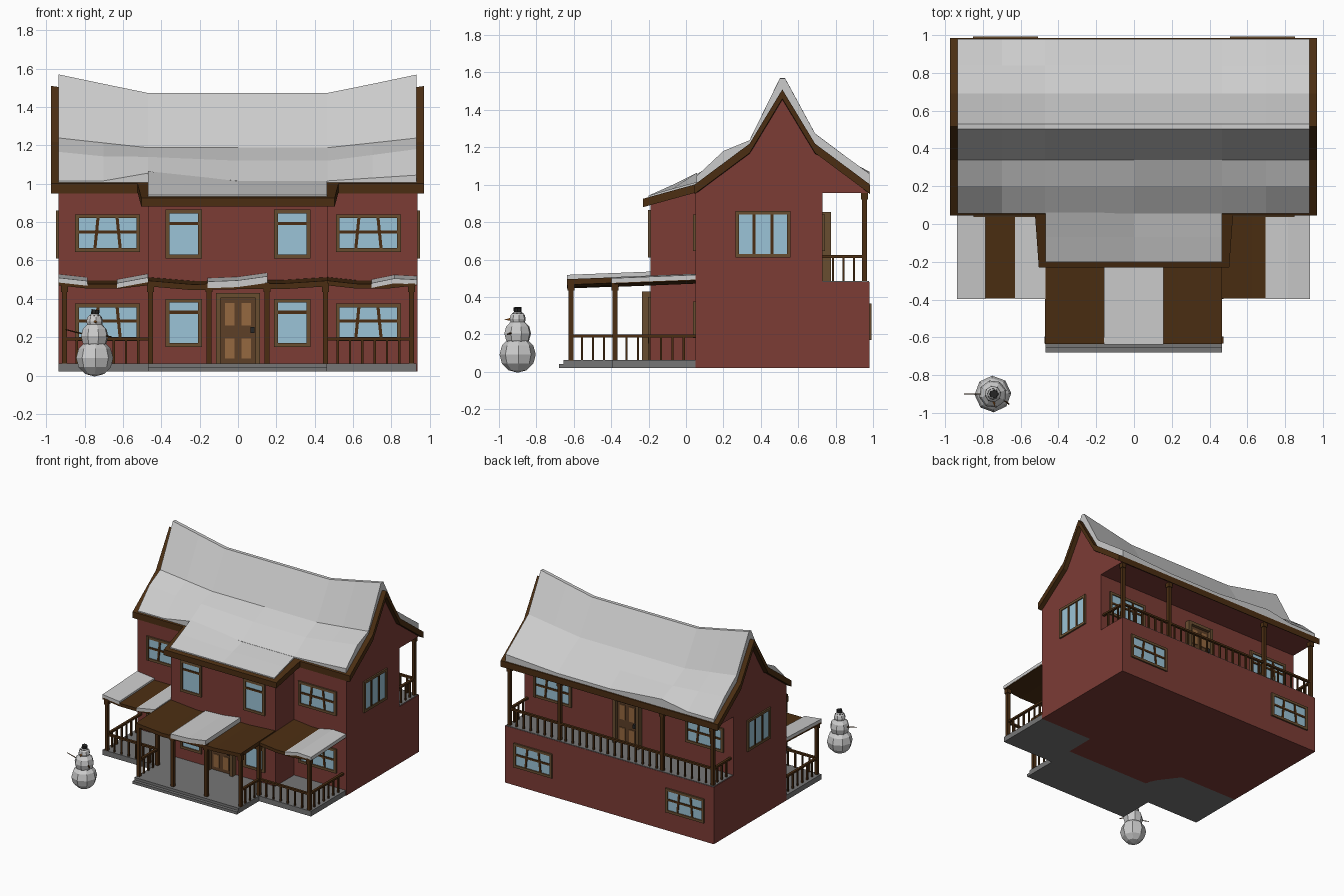
import bpy, bmesh, math
from mathutils import Matrix, Vector

if "Cube" in bpy.data.objects:
    bpy.data.objects.remove(bpy.data.objects["Cube"])


def material(name, rgb):
    m = bpy.data.materials.new(name)
    m.diffuse_color = (*rgb, 1)
    m.use_nodes = True
    m.node_tree.nodes["Principled BSDF"].inputs["Base Color"].default_value = m.diffuse_color
    return m


BRICK = material("brick", (0.2, 0.045, 0.036))
WOOD = material("dark_wood", (0.07, 0.027, 0.006))
FRAME = material("frame_wood", (0.14, 0.075, 0.03))
PANEL = material("door_panel", (0.3, 0.14, 0.05))
DOOR = material("door_wood", (0.11, 0.05, 0.02))
GLASS = material("glass", (0.33, 0.55, 0.68))
STONE = material("stone", (0.18, 0.18, 0.18))
BLACK = material("black", (0.02, 0.02, 0.02))
ORANGE = material("orange", (0.6, 0.2, 0.03))


def finish(name, bm, mats):
    bmesh.ops.recalc_face_normals(bm, faces=bm.faces)
    me = bpy.data.meshes.new(name)
    bm.to_mesh(me)
    bm.free()
    for m in mats:
        if m:
            me.materials.append(m)
    ob = bpy.data.objects.new(name, me)
    bpy.context.collection.objects.link(ob)
    return ob


def boxes(name, items, place=Matrix()):
    """items: (x0, x1, y0, y1, z0, z1, material, optional tilt about y)"""
    bm, mats = bmesh.new(), []
    for it in items:
        x0, x1, y0, y1, z0, z1, mat = it[:7]
        tilt = it[7] if len(it) > 7 else 0
        if mat not in mats:
            mats.append(mat)
        m = (place @ Matrix.Translation(((x0 + x1) / 2, (y0 + y1) / 2, (z0 + z1) / 2))
             @ Matrix.Rotation(tilt, 4, 'Y') @ Matrix.Diagonal((x1 - x0, y1 - y0, z1 - z0, 1)))
        old = set(bm.faces)
        bmesh.ops.create_cube(bm, size=1, matrix=m)
        for f in bm.faces:
            if f not in old:
                f.material_index = mats.index(mat)
    return finish(name, bm, mats)


def loft(name, xs, profile, mat=None):
    """Closed (y, z) profile, which may vary with x, swept along x."""
    bm = bmesh.new()
    rings = [[bm.verts.new((x, y, z)) for y, z in profile(x)] for x in xs]
    for a, b in zip(rings, rings[1:]):
        for i in range(len(a)):
            j = (i + 1) % len(a)
            bm.faces.new((a[i], a[j], b[j], b[i]))
    bm.faces.new(rings[0])
    bm.faces.new(rings[-1])
    return finish(name, bm, [mat])


def lerp(x, pts):
    for (a, u), (b, v) in zip(pts, pts[1:]):
        if x <= b:
            return u + (v - u) * (x - a) / (b - a)
    return pts[-1][1]


def sag(x):
    return max(0, min(1, (0.975 - abs(x)) / 0.5))


# Brick walls with gables and the recessed rear balcony
loft("house_walls", (-.935, -.47, 0, .47, .935), lambda x: [
    (.05, .02), (.98, .02), (.98, .48), (.73, .48), (.73, .955), (.975, .955),
    (.69, 1.19 - .05 * sag(x)), (.515, 1.475 - .075 * sag(x)),
    (.34, 1.19 - .05 * sag(x)), (.05, .965)], BRICK)
loft("front_bay", (-.467, .467), lambda x: [(-.19, .02), (.06, .02), (.06, .97), (-.19, .905)], BRICK)


# Sagging main roof and the snow on it
def roof(x):
    s = sag(x)
    top = [(.045, 1.0), (.34, 1.22 - .05 * s), (.515, 1.51 - .075 * s), (.69, 1.22 - .05 * s), (.985, 1.0)]
    return top + [(y, z - .05) for y, z in reversed(top)]


def snow(x):
    s = sag(x)
    b = lerp(x, [(-.935, 0), (-.7, 0), (-.47, .04), (0, 0), (.47, .0), (.935, .03)])
    top = [(.055, 1.015 + b), (.2, 1.17 - .05 * s + b * .5), (.34, 1.243 - .055 * s),
           (.502, 1.578 - .105 * s), (.53, 1.578 - .105 * s),
           (.69, 1.28 - .07 * s), (.84, 1.165 - .04 * s), (.98, 1.03 + b)]
    low = [(.98, .99), (.69, 1.21 - .05 * s), (.515, 1.5 - .075 * s), (.34, 1.21 - .05 * s), (.055, .99)]
    return top + low


loft("main_roof", (-.975, -.47, 0, .47, .97), roof, WOOD)
loft("main_roof_snow", (-.935, -.7, -.47, 0, .467, .7, .93), snow)

# Bay roof, slightly narrower at the front
bay_roof = loft("bay_roof", (-.525, .525), lambda x: [
    (-.23, .88), (.06, .96), (.06, 1.005), (-.23, .925)], WOOD)
for v in bay_roof.data.vertices:
    if v.co.y < 0:
        v.co.x *= .96
loft("bay_roof_snow", (-.468, 0, .465), lambda x: [
    (-.2, .925), (.06, .99), (.06, 1.065 if x < -.1 else 1.015),
    (-.07, 1.0 if x < -.1 else .98), (-.2, .942)])

# Porch floor with one step, balcony floor
boxes("porch_floor", [(-.935, .93, -.395, .05, .02, .062, STONE),
                      (-.468, .465, -.655, -.39, .02, .062, STONE),
                      (-.468, .465, -.68, -.65, .02, .042, STONE)])
boxes("balcony_floor", [(-.93, .93, .73, .978, .475, .485, STONE)])


# Wavy porch roof with snow patches
def awning(name, x0, x1, y0, y1, heights, thick, mat=None):
    pts = [(x0 + (x1 - x0) * i / (len(heights) - 1), h) for i, h in enumerate(heights)]
    loft(name, [p[0] for p in pts], lambda x: [
        (y0, lerp(x, pts) - thick), (y1, lerp(x, pts) + .018 - thick),
        (y1, lerp(x, pts) + .018), (y0, lerp(x, pts))], mat)


awning("porch_roof_centre", -.47, .467, -.635, -.18, (.495, .475, .48, .48, .495), .03, WOOD)
awning("porch_roof_left", -.935, -.47, -.395, .05, (.495, .478, .478, .495), .025, WOOD)
awning("porch_roof_right", .467, .93, -.395, .05, (.495, .478, .478, .495), .025, WOOD)
awning("porch_snow_centre", -.16, .155, -.637, -.18, (.49, .496, .518), .035)
awning("porch_snow_left_outer", -.937, -.785, -.397, .05, (.51, .493), .025)
awning("porch_snow_left_inner", -.63, -.468, -.397, .05, (.482, .512), .025)
awning("porch_snow_right", .697, .932, -.397, .05, (.482, .506, .5), .025)


# Posts and railings
def post(name, x, y, z0, z1, w=.013):
    boxes(name, [(x - w, x + w, y - w, y + w, z0, z1, WOOD),
                 (x - w * 1.4, x + w * 1.4, y - w * 1.4, y + w * 1.4, z1 - .05, z1 - .005, WOOD)])


def railing(name, a, b, z0, h):
    a, b = Vector((*a, z0)), Vector((*b, z0))
    d = b - a
    n = max(2, round(d.length / .062))
    items = [(0, d.length, -.01, .01, h - .015, h, WOOD)]
    for i in range(1, n):
        t = d.length * i / n
        items.append((t - .006, t + .006, -.006, .006, 0, h - .01, WOOD))
    boxes(name, items, Matrix.Translation(a) @ Matrix.Rotation(math.atan2(d.y, d.x), 4, 'Z'))


for s, side in ((-1, "left"), (1, "right")):
    for x, y in ((.905, -.38), (.455, -.38), (.455, -.615), (.15, -.615)):
        post("porch_post_" + side, s * x, y, .06, .485)
    for x in (.91, .46):
        post("balcony_post_" + side, s * x, .955, .48, .97)
    railing("porch_rail_front_" + side, (s * .455, -.38), (s * .905, -.38), .06, .138)
    railing("porch_rail_side_" + side, (s * .905, -.38), (s * .905, .05), .06, .138)
    railing("porch_rail_inner_" + side, (s * .455, -.615), (s * .455, -.38), .06, .138)
    railing("balcony_rail_side_" + side, (s * .91, .73), (s * .91, .955), .483, .14)
railing("balcony_rail_back", (-.91, .955), (.91, .955), .483, .14)


# Windows and doors: local x across, -y outwards, z up
def wall_place(x, y, z, turn):
    return Matrix.Translation((x, y, z)) @ Matrix.Rotation(math.radians(turn), 4, 'Z')


def window(name, place, w, h, upright=(), bars=(), tilt=0.0):
    t, o, k = .02, -.013, w / 2
    it = [(-k + .01, k - .01, -.004, .01, .01, h - .01, GLASS),
          (-k, -k + t, o, .01, 0, h, FRAME), (k - t, k, o, .01, 0, h, FRAME),
          (-k, k, o + .001, .01, 0, t, FRAME), (-k, k, o + .001, .01, h - t, h, FRAME)]
    for i, u in enumerate(upright):
        it.append((u * w - .008, u * w + .008, -.01, .01, .012, h - .012, WOOD, tilt * (1 - 2 * (i % 2))))
    for b in bars:
        it.append((-k + .01, k - .01, -.009, .01, b * h - .008, b * h + .008, WOOD))
    boxes(name, it, place)


def door(name, place, h):
    it = [(-.115, -.09, -.045, .01, 0, h, FRAME), (.09, .115, -.045, .01, 0, h, FRAME),
          (-.115, .115, -.044, .01, h - .025, h, FRAME), (-.09, .09, -.02, .01, 0, h - .02, DOOR),
          (.065, .085, -.045, -.015, h * .44, h * .52, BLACK)]
    for s in (-1, 1):
        for z0, z1 in ((.08, .36), (.54, .86)):
            it.append((s * .043 - .025, s * .043 + .025, -.026, -.015, z0 * h, z1 * h, PANEL))
    boxes(name, it, place)


for s in (-1, 1):
    grid = dict(upright=(-.17, .17), bars=(.53,), tilt=.1)
    window("front_lower_window", wall_place(s * .68, .05, .18, 0), .34, .195, **grid)
    window("front_upper_window", wall_place(s * .68, .05, .645, 0), .34, .195, **grid)
    window("back_lower_window", wall_place(s * .68, .98, .17, 180), .345, .195, **grid)
    window("balcony_window", wall_place(s * .68, .73, .645, 180), .34, .195, **grid)
    window("bay_lower_window", wall_place(s * .283, -.19, .15, 0), .19, .25, bars=(.72,))
    window("bay_upper_window", wall_place(s * .283, -.19, .61, 0), .19, .255, bars=(.72,))
    window("gable_window", wall_place(s * .935, .412, .61, 90 * s), .295, .25, upright=(-.16, .16))
door("front_door", wall_place(0, -.19, .06, 0), .37)
door("balcony_door", wall_place(0, .73, .483, 180), .37)

# Snowman: three low-poly balls, hat, nose, stick arms
for name, r, z in (("snowman_base", .097, .092), ("snowman_body", .074, .205), ("snowman_head", .044, .282)):
    bm = bmesh.new()
    bmesh.ops.create_uvsphere(bm, u_segments=8, v_segments=6, radius=r,
                              matrix=Matrix.Translation((-.747, -.9, z)) @ Matrix.Rotation(z * 9, 4, 'Z'))
    finish(name, bm, [])


def rod(name, a, b, r1, r2, mat, n=6):
    a, b = Vector(a), Vector(b)
    bm = bmesh.new()
    m = Matrix.Translation((a + b) / 2) @ (b - a).to_track_quat('Z', 'Y').to_matrix().to_4x4()
    bmesh.ops.create_cone(bm, cap_ends=True, segments=n, radius1=r1, radius2=r2, depth=(b - a).length, matrix=m)
    finish(name, bm, [mat])


rod("snowman_hat", (-.747, -.9, .31), (-.742, -.9, .343), .02, .022, BLACK, 8)
rod("snowman_hat_brim", (-.747, -.9, .308), (-.747, -.9, .314), .03, .03, BLACK, 8)
rod("snowman_nose", (-.747, -.93, .282), (-.735, -.97, .278), .009, .001, ORANGE)
rod("snowman_arm_left", (-.8, -.9, .215), (-.9, -.9, .24), .004, .003, WOOD)
rod("snowman_arm_right", (-.7, -.925, .21), (-.66, -.955, .2), .005, .004, WOOD)
